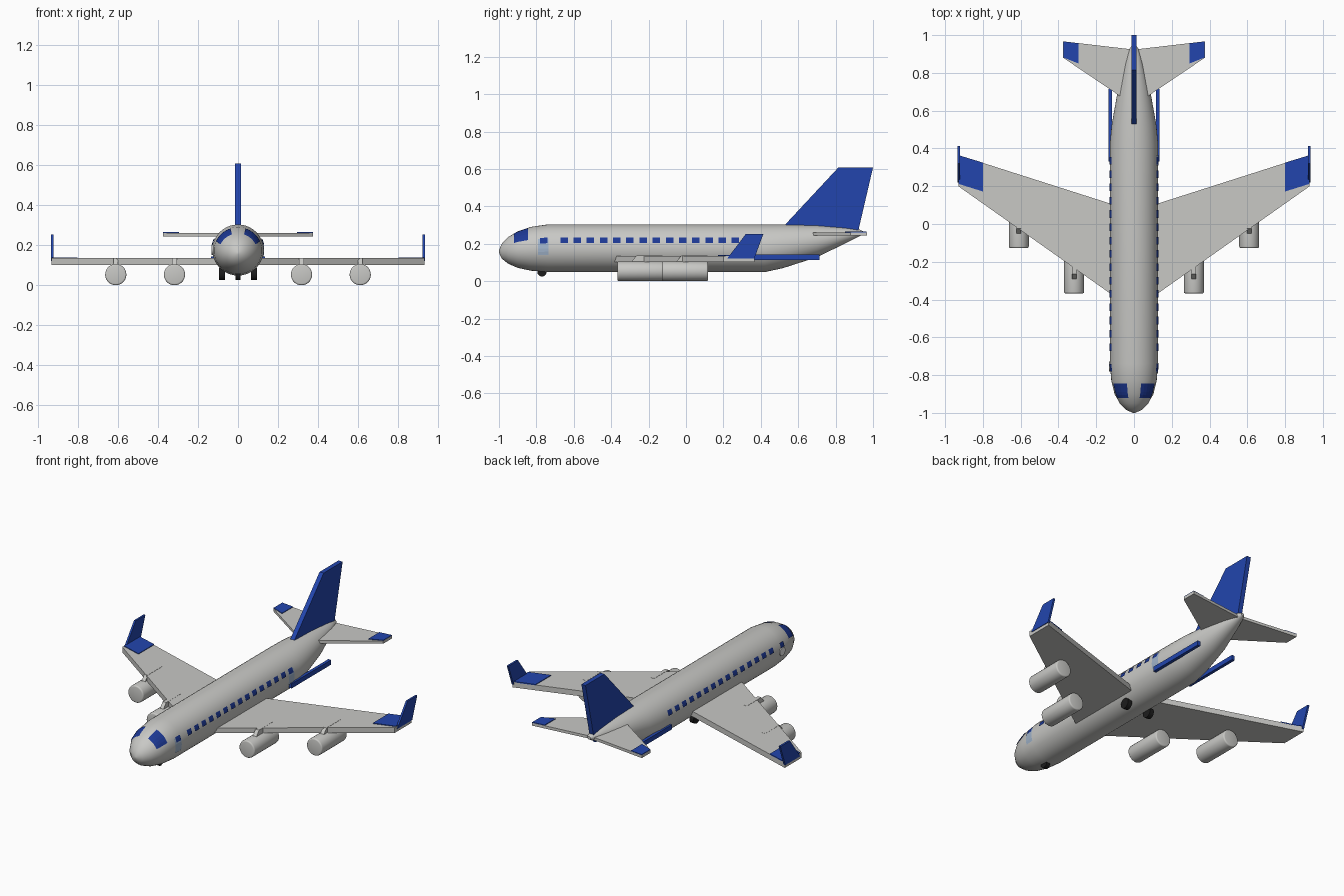
import bpy, bmesh
from math import sin, cos, pi, radians
from mathutils import Vector, Matrix

if "Cube" in bpy.data.objects:
    bpy.data.objects.remove(bpy.data.objects["Cube"], do_unlink=True)


def material(name, rgb):
    m = bpy.data.materials.new(name)
    m.use_nodes = True
    m.diffuse_color = (*rgb, 1)
    m.node_tree.nodes["Principled BSDF"].inputs["Base Color"].default_value = (*rgb, 1)
    return m


GREY = material("light_grey", (0.58, 0.58, 0.56))
BLUE = material("blue", (0.016, 0.06, 0.42))
NAVY = material("window_navy", (0.012, 0.04, 0.30))
PALE = material("pale_blue", (0.36, 0.46, 0.60))
WHITE = material("white", (0.8, 0.8, 0.8))
BLACK = material("tyre_black", (0.012, 0.012, 0.012))


def finish(name, bm, mat, smooth=False):
    bmesh.ops.recalc_face_normals(bm, faces=bm.faces)
    me = bpy.data.meshes.new(name)
    bm.to_mesh(me)
    bm.free()
    me.materials.append(mat)
    ob = bpy.data.objects.new(name, me)
    bpy.context.collection.objects.link(ob)
    if smooth:
        bpy.ops.object.select_all(action='DESELECT')
        ob.select_set(True)
        bpy.context.view_layer.objects.active = ob
        bpy.ops.object.shade_smooth_by_angle(angle=radians(35))
    return ob


def prism(name, pts, axis, lo, hi, mat, side=1):
    """Extrude an outline: axis 'z' takes (x, y) points, axis 'x' takes (y, z) points."""
    bm = bmesh.new()
    place = (lambda p, t: (side * p[0], p[1], t)) if axis == 'z' else (lambda p, t: (side * t, p[0], p[1]))
    a = [bm.verts.new(place(p, lo)) for p in pts]
    b = [bm.verts.new(place(p, hi)) for p in pts]
    bm.faces.new(a)
    bm.faces.new(b)
    for i in range(len(pts)):
        j = (i + 1) % len(pts)
        bm.faces.new((a[i], a[j], b[j], b[i]))
    return finish(name, bm, mat)


def cylinder(name, centre, r, length, axis, mat, bevel=0.0):
    bm = bmesh.new()
    turn = Matrix.Rotation(pi / 2, 4, axis)
    bmesh.ops.create_cone(bm, cap_ends=True, segments=28, radius1=r, radius2=r,
                          depth=length, matrix=Matrix.Translation(centre) @ turn)
    if bevel:
        rims = [e for e in bm.edges if any(len(f.verts) > 4 for f in e.link_faces)]
        bmesh.ops.bevel(bm, geom=rims, offset=bevel, segments=3, affect='EDGES', profile=0.5)
    return finish(name, bm, mat, True)


# Fuselage stations: y, half width, bottom z, top z
STATIONS = [(-1.0, .006, .155, .168), (-.985, .04, .122, .202), (-.95, .075, .095, .238),
            (-.9, .103, .073, .268), (-.83, .12, .058, .292), (-.74, .128, .05, .305),
            (.42, .128, .05, .305), (.52, .119, .072, .305), (.7, .087, .13, .3),
            (.85, .048, .203, .288), (.93, .022, .243, .277), (.945, .01, .252, .27)]


def skin(y, a, off=0.0):
    """Point on the fuselage at station y and angle a up from the side."""
    for s, t in zip(STATIONS, STATIONS[1:]):
        if s[0] <= y <= t[0]:
            k = (y - s[0]) / (t[0] - s[0])
            w, lo, hi = (s[i] + k * (t[i] - s[i]) for i in (1, 2, 3))
            break
    return Vector((cos(a) * (w + off), y, (lo + hi) / 2 + sin(a) * ((hi - lo) / 2 + off)))


bm = bmesh.new()
N = 40
rings = [[bm.verts.new(skin(s[0], 2 * pi * i / N)) for i in range(N)] for s in STATIONS]
for r, s in zip(rings, rings[1:]):
    for i in range(N):
        bm.faces.new((r[i], r[(i + 1) % N], s[(i + 1) % N], s[i]))
bm.faces.new(rings[0])
bm.faces.new(rings[-1])
finish("fuselage", bm, GREY, True)


def patch(name, y0, y1, a0, a1, mat, side, off=0.003, n=5):
    """Thin plate that follows the fuselage skin."""
    bm = bmesh.new()
    grid = [[bm.verts.new(skin(y0 + (y1 - y0) * j / n, radians(a0 + (a1 - a0) * i / n), off))
             for i in range(n + 1)] for j in range(n + 1)]
    for j in range(n):
        for i in range(n):
            bm.faces.new((grid[j][i], grid[j][i + 1], grid[j + 1][i + 1], grid[j + 1][i]))
    bmesh.ops.solidify(bm, geom=bm.faces[:], thickness=0.002)
    for v in bm.verts:
        v.co.x *= side
    return finish(name, bm, mat)


# Mirrored parts
for side, tag in ((1, "left"), (-1, "right")):
    # Cockpit and cabin windows, doors
    patch(f"cockpit_window_{tag}", -.92, -.845, 24, 72, NAVY, side, 0.004)
    patch(f"front_window_{tag}", -.78, -.74, 12, 26, NAVY, side, 0.005)
    for i in range(15):
        y = -.652 + i * .0705
        patch(f"cabin_window_{tag}_{i + 1}", y - .02, y + .02, 12, 26, NAVY, side, 0.005)
    if side == 1:
        patch("front_door", -.79, -.735, -16, 24, PALE, side)
        patch("rear_door", .31, .365, -16, 24, PALE, side)
    else:
        cylinder("round_door", (-.128, -.755, .18), .026, .008, 'Y', WHITE)

    # Wing with painted tip and winglet
    prism(f"wing_{tag}", [(0, -.457), (.93, .2), (.93, .365), (0, .068)], 'z', .104, .137, GREY, side)
    prism(f"wing_tip_paint_{tag}", [(.8, .172), (.928, .212), (.928, .364), (.8, .325)],
          'z', .135, .141, BLUE, side)
    prism(f"winglet_{tag}", [(.22, .122), (.365, .122), (.414, .255), (.32, .255)],
          'x', .922, .934, BLUE, side)

    # Tailplane with painted tip
    prism(f"tailplane_{tag}", [(0, .627), (.375, .88), (.375, .967), (0, .923)],
          'z', .246, .263, GREY, side)
    prism(f"tailplane_tip_paint_{tag}", [(.295, .85), (.374, .882), (.374, .966), (.295, .957)],
          'z', .262, .267, BLUE, side)

    # Side rail along the rear fuselage
    prism(f"side_rail_{tag}", [(.33, .116), (.715, .116), (.715, .145), (.33, .145)],
          'x', .116, .135, BLUE, side)

    # Engines and pylons
    for pos, x, y in (("inner", .317, -.245), ("outer", .61, -.005)):
        cylinder(f"{pos}_engine_{tag}", (side * x, y, .055), .053, .245, 'X', GREY, .008)
        prism(f"{pos}_pylon_{tag}", [(y - .06, .09), (y + .12, .09), (y + .12, .138), (y - .02, .138)],
              'x', x - .012, x + .012, GREY, side)

    # Main wheels
    cylinder(f"main_wheel_{tag}", (side * .08, .03, .058), .031, .028, 'Y', BLACK)

# Tail fin and nose wheel
prism("tail_fin", [(.505, .275), (.53, .304), (.815, .61), (1.0, .61), (.922, .275)],
      'x', -.014, .014, BLUE)
cylinder("nose_wheel", (0, -.77, .052), .025, .024, 'Y', BLACK)

# Rest the engines on the ground plane
for ob in bpy.context.collection.objects:
    if ob.type == 'MESH' and ob.data.users == 1 and ob.data.materials:
        ob.data.transform(Matrix.Translation((0, 0, -.002)))
